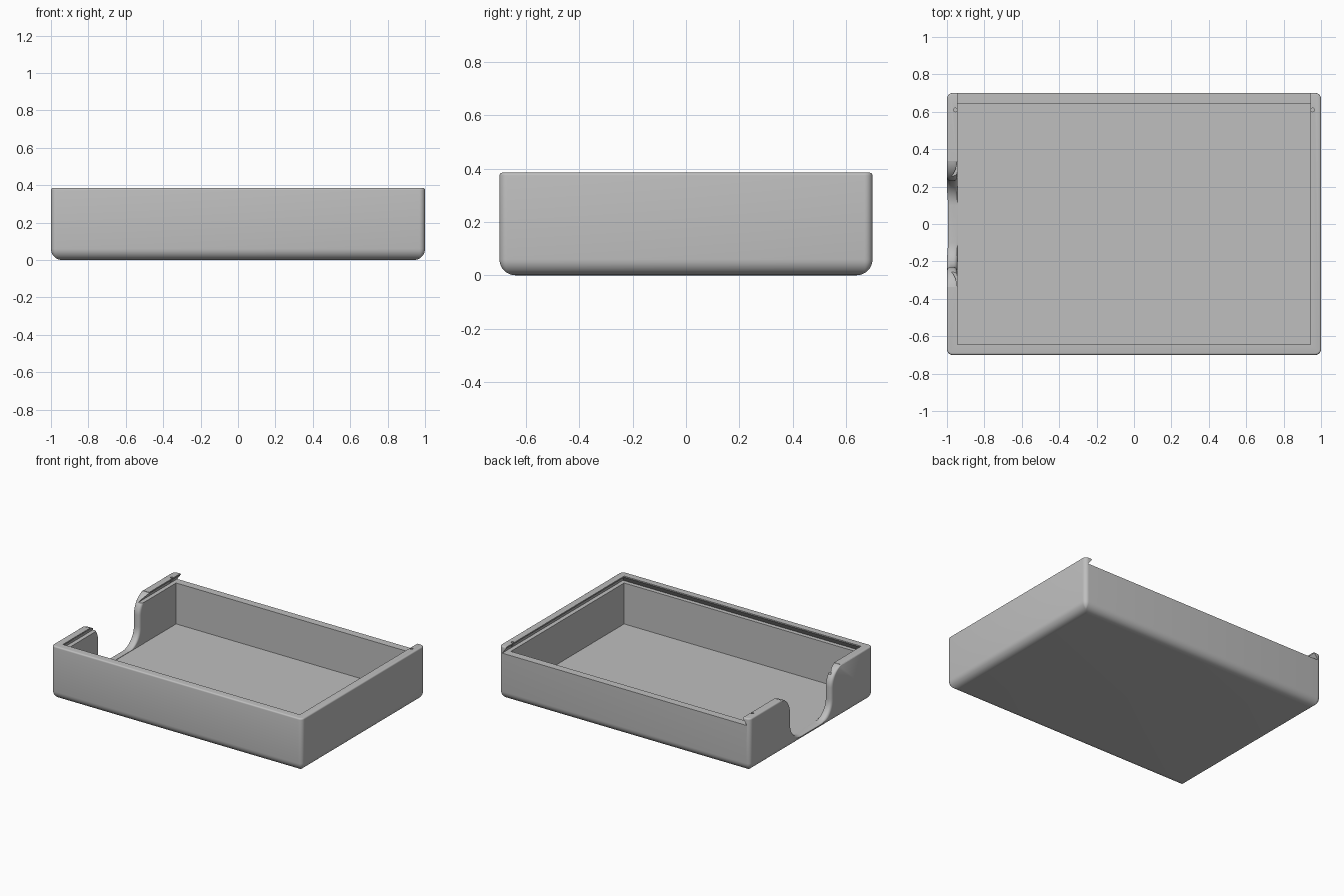
import bpy, bmesh
from math import sin, cos, pi, radians

if "Cube" in bpy.data.objects:
    bpy.data.objects.remove(bpy.data.objects["Cube"], do_unlink=True)

HX, HY, HZ = 1.0, 0.7, 0.385      # outer half sizes and height
IX, IY = 0.945, 0.645             # inner half sizes
FLOOR, RAIL = 0.04, 0.335         # floor top and lid rail level

grey = bpy.data.materials.new("plain grey")
grey.use_nodes = True
grey.diffuse_color = (0.52, 0.52, 0.52, 1)
grey.node_tree.nodes["Principled BSDF"].inputs["Base Color"].default_value = grey.diffuse_color


def loft(name, rings):
    """Skin a closed solid through rings with equal point counts."""
    bm = bmesh.new()
    loops = [[bm.verts.new(p) for p in ring] for ring in rings]
    n = len(loops[0])
    for a, b in zip(loops, loops[1:]):
        for i in range(n):
            j = (i + 1) % n
            bm.faces.new((a[i], a[j], b[j], b[i]))
    bm.faces.new(loops[0][::-1])
    bm.faces.new(loops[-1])
    bmesh.ops.recalc_face_normals(bm, faces=bm.faces)
    mesh = bpy.data.meshes.new(name)
    bm.to_mesh(mesh)
    bm.free()
    mesh.materials.append(grey)
    obj = bpy.data.objects.new(name, mesh)
    bpy.context.collection.objects.link(obj)
    return obj


def rect(x, y0, y1, z):
    return [(-x, y0, z), (x, y0, z), (x, y1, z), (-x, y1, z)]


def rounded_rect(inset, z, radius=0.03, steps=6):
    r = max(radius - inset, 0.004)
    cx, cy = HX - inset - r, HY - inset - r
    pts = []
    for k, (sx, sy) in enumerate(((1, 1), (-1, 1), (-1, -1), (1, -1))):
        for i in range(steps + 1):
            a = (k + i / steps) * pi / 2
            pts.append((sx * cx + r * cos(a), sy * cy + r * sin(a), z))
    return pts


def notch_ring(x, off, inner):
    """S-curved finger notch outline, widened by off for rounded rims."""
    half = []
    for i in range(13):                       # lower hollow curve
        a = pi / 2 * (1 - i / 12)
        r = 0.13 + off * (cos(a) if inner else 1)
        half.append((0.1 + r * cos(a), FLOOR + 0.133 - r * sin(a)))
    for i in range(13):                       # upper rounded shoulder
        a = radians(80) * i / 12
        r = 0.13 - off * cos(a)
        half.append((0.36 - r * cos(a), HZ - 0.13 + r * sin(a)))
    half.append((half[-1][0], HZ + 0.06))
    return [(x, y, z) for y, z in half] + [(x, -y, z) for y, z in reversed(half)]


# Outer shell with a rounded base and softened top edge
fillet, soft = 0.06, 0.01
rings = []
for i in range(9):
    a = pi / 2 * i / 8
    rings.append(rounded_rect(fillet * (1 - sin(a)), fillet * (1 - cos(a))))
for i in range(5):
    a = pi / 2 * i / 4
    rings.append(rounded_rect(soft * (1 - cos(a)), HZ - soft * (1 - sin(a))))
tray = loft("tray", rings)

# Inner cavity
cutters = [loft("cavity_cutter", [rect(IX, -IY, IY, FLOOR), rect(IX, -IY, IY, RAIL + 0.02)])]

# Dovetail lid groove, open at the back
under, lip = 0.03, HZ - 0.008
cutters.append(loft("lid_groove_cutter", [
    rect(IX + under, -IY - under, 0.9, RAIL),
    rect(IX, -IY, 0.9, lip),
    rect(IX, -IY, 0.9, HZ + 0.1)]))

# Finger notch through one short wall, with rounded rims
rim, steps = 0.02, 5
stations = [notch_ring(-HX - 0.05, rim, False)]
for i in range(steps + 1):
    a = pi / 2 * i / steps
    stations.append(notch_ring(-HX + rim * (1 - cos(a)), rim * (1 - sin(a)), False))
for i in range(steps + 1):
    a = pi / 2 * (1 - i / steps)
    stations.append(notch_ring(-IX - rim * (1 - cos(a)), rim * (1 - sin(a)), True))
stations.append(notch_ring(-IX + 0.04, rim, True))
cutters.append(loft("notch_cutter", stations))

# Small latch holes in the lips near the open end
for side in (-1, 1):
    cutters.append(loft("latch_hole_cutter", [
        [(side * 0.956 + 0.01 * cos(k * pi / 8), 0.61 + 0.01 * sin(k * pi / 8), z)
         for k in range(16)] for z in (RAIL + 0.01, HZ + 0.05)]))

bpy.ops.object.select_all(action="DESELECT")
tray.select_set(True)
bpy.context.view_layer.objects.active = tray
for cutter in cutters:
    cutter.hide_render = True
    mod = tray.modifiers.new("cut", "BOOLEAN")
    mod.operation, mod.solver, mod.object = "DIFFERENCE", "EXACT", cutter
    bpy.ops.object.modifier_apply(modifier=mod.name)
    bpy.data.objects.remove(cutter, do_unlink=True)

bpy.ops.object.shade_smooth_by_angle(angle=radians(35))
